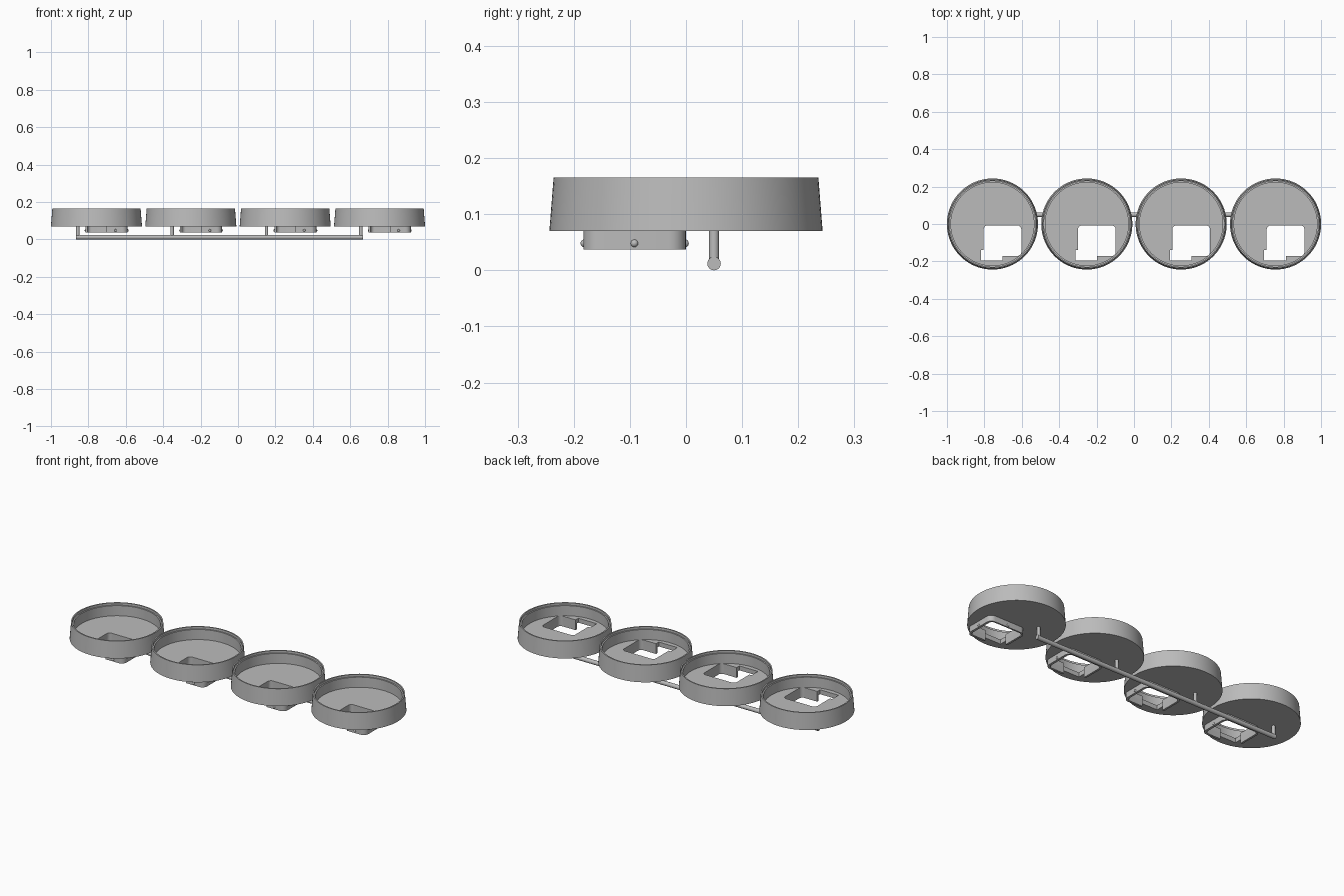
import bpy, bmesh, math
from mathutils import Matrix, Vector

if "Cube" in bpy.data.objects:
    bpy.data.objects.remove(bpy.data.objects["Cube"], do_unlink=True)

grey = bpy.data.materials.new("plain grey")
grey.use_nodes = True
GREY = (0.5, 0.5, 0.5, 1)
grey.diffuse_color = GREY
grey.node_tree.nodes["Principled BSDF"].inputs["Base Color"].default_value = GREY


def finish(name, bm):
    """Turn a bmesh into a named object with the shared material."""
    bmesh.ops.recalc_face_normals(bm, faces=bm.faces)
    mesh = bpy.data.meshes.new(name)
    bm.to_mesh(mesh)
    bm.free()
    mesh.materials.append(grey)
    obj = bpy.data.objects.new(name, mesh)
    bpy.context.collection.objects.link(obj)
    return obj


def select(obj):
    bpy.ops.object.select_all(action='DESELECT')
    obj.select_set(True)
    bpy.context.view_layer.objects.active = obj


def smooth(obj):
    select(obj)
    bpy.ops.object.shade_smooth_by_angle(angle=math.radians(30))


def lathe(name, profile, steps=96):
    bm = bmesh.new()
    verts = [bm.verts.new((r, 0, z)) for r, z in profile]
    edges = [bm.edges.new(pair) for pair in zip(verts, verts[1:])]
    bmesh.ops.spin(bm, geom=verts + edges, cent=(0, 0, 0), axis=(0, 0, 1),
                   angle=math.tau, steps=steps)
    bmesh.ops.remove_doubles(bm, verts=bm.verts, dist=1e-5)
    return finish(name, bm)


def block(name, x0, x1, y0, y1, z0, z1, radius=0):
    """Upright box with optional rounded corners."""
    bm = bmesh.new()
    centre = Matrix.Translation(((x0 + x1) / 2, (y0 + y1) / 2, (z0 + z1) / 2))
    size = Matrix.Diagonal((x1 - x0, y1 - y0, z1 - z0, 1))
    bmesh.ops.create_cube(bm, size=1, matrix=centre @ size)
    if radius:
        upright = [e for e in bm.edges
                   if abs(e.verts[0].co.z - e.verts[1].co.z) > 1e-4]
        bmesh.ops.bevel(bm, geom=upright, offset=radius, segments=6,
                        profile=0.5, affect='EDGES')
    return finish(name, bm)


def cylinder(name, start, end, radius):
    start, end = Vector(start), Vector(end)
    turn = (end - start).to_track_quat('Z', 'Y').to_matrix().to_4x4()
    bm = bmesh.new()
    bmesh.ops.create_cone(bm, cap_ends=True, segments=24, radius1=radius,
                          radius2=radius, depth=(end - start).length,
                          matrix=Matrix.Translation((start + end) / 2) @ turn)
    obj = finish(name, bm)
    smooth(obj)
    return obj


def cut(obj, cutters):
    select(obj)
    for cutter in cutters:
        mod = obj.modifiers.new("cut", 'BOOLEAN')
        mod.operation = 'DIFFERENCE'
        mod.solver = 'EXACT'
        mod.object = cutter
        bpy.ops.object.modifier_apply(modifier=mod.name)
    smooth(obj)


# Tapered cup with a stepped rim
BASE = 0.07
cup = lathe("cup", [(0, BASE), (0.2435, BASE), (0.236, 0.165), (0.229, 0.165),
                    (0.229, 0.152), (0.222, 0.152), (0.222, 0.095), (0, 0.095)])

# Rounded socket hanging beneath the floor
socket = block("socket", -0.058, 0.167, -0.183, 0, 0.037, BASE, 0.03)

# Opening through both, with a corner slot
opening = block("opening_cutter", -0.047, 0.154, -0.171, -0.008, 0, 0.13, 0.02)
slot = block("slot_cutter", -0.061, 0.055, -0.196, -0.139, 0, 0.13)
for part in (cup, socket):
    cut(part, [opening, slot])
for cutter in (opening, slot):
    bpy.data.objects.remove(cutter, do_unlink=True)

# Small snap bumps on the socket sides
bm = bmesh.new()
for x, y in ((0.102, -0.181), (0.165, -0.092), (-0.056, -0.075), (0.055, -0.002)):
    bmesh.ops.create_uvsphere(bm, u_segments=16, v_segments=10, radius=0.007,
                              matrix=Matrix.Translation((x, y, 0.048)))
bumps = finish("socket_bumps", bm)
smooth(bumps)

# Short post joining the cup to the rod
post = cylinder("post", (-0.1, 0.05, 0.012), (-0.1, 0.05, 0.072), 0.009)

# Row of four units
SPACING = 0.5045
first = -1.5 * SPACING
for part in (cup, socket, bumps, post):
    part.location.x = first
    base_name = part.name
    part.name = base_name + "_1"
    for i in range(1, 4):
        copy = part.copy()
        copy.name = f"{base_name}_{i + 1}"
        copy.location.x = first + i * SPACING
        bpy.context.collection.objects.link(copy)

# Long connecting rod
cylinder("connecting_rod", (-0.866, 0.05, 0.012), (0.667, 0.05, 0.012), 0.012)
